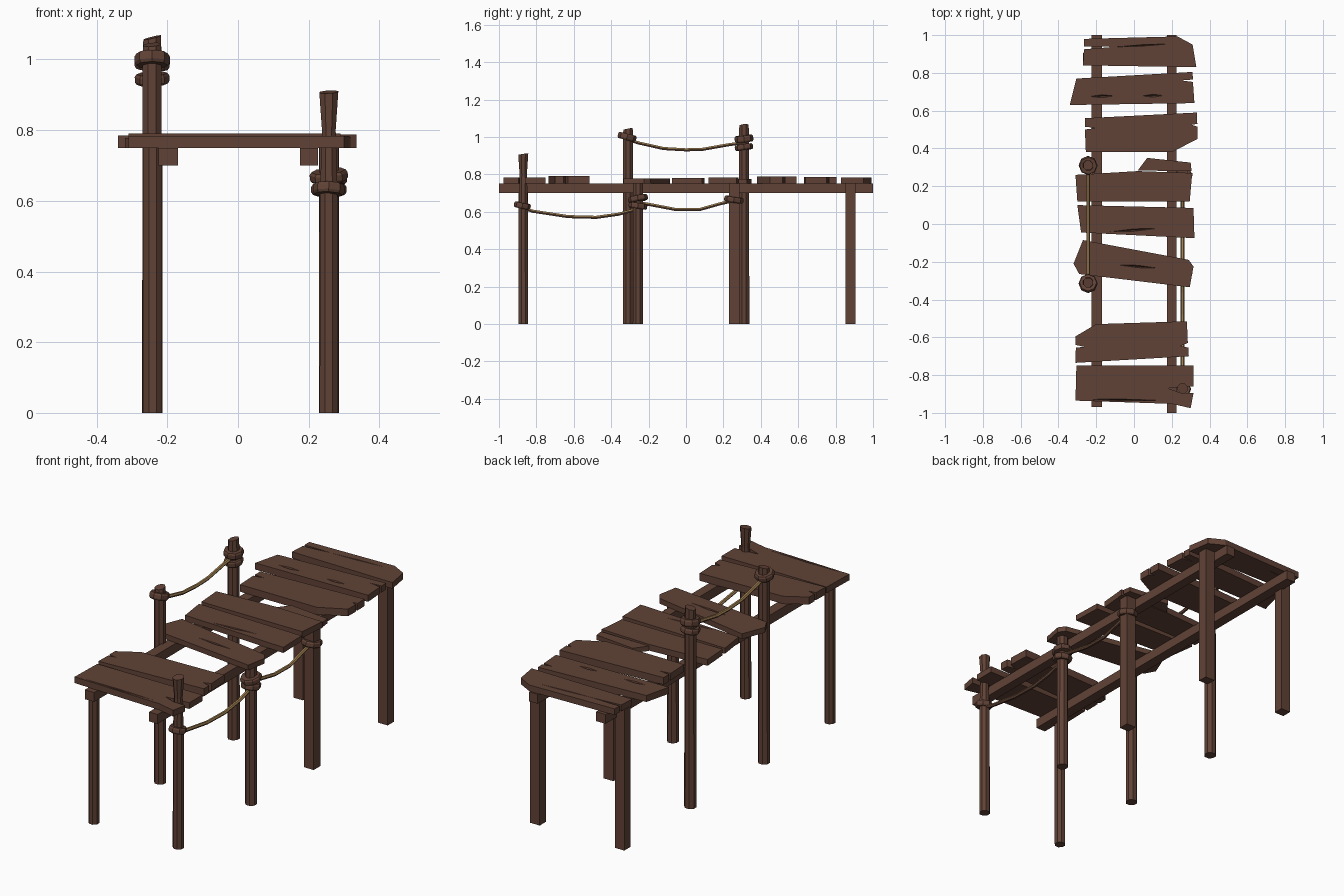
import bpy, bmesh, math
from mathutils import Vector, Matrix

if "Cube" in bpy.data.objects:
    bpy.data.objects.remove(bpy.data.objects["Cube"])


def material(name, rgb):
    m = bpy.data.materials.new(name)
    m.diffuse_color = (*rgb, 1)
    m.use_nodes = True
    m.node_tree.nodes["Principled BSDF"].inputs["Base Color"].default_value = m.diffuse_color
    return m


WOOD = material("brown wood", (0.119, 0.055, 0.037))
ROPE = material("tan rope", (0.36, 0.22, 0.085))


def finish(bm, name, mats=(WOOD,)):
    bmesh.ops.recalc_face_normals(bm, faces=bm.faces)
    me = bpy.data.meshes.new(name)
    bm.to_mesh(me)
    bm.free()
    for m in mats:
        me.materials.append(m)
    ob = bpy.data.objects.new(name, me)
    bpy.context.collection.objects.link(ob)
    return ob


def loft(bm, rings):
    """Skin equal-length rings of points and cap both ends."""
    vs = [[bm.verts.new(p) for p in r] for r in rings]
    n = len(vs[0])
    for a, b in zip(vs, vs[1:]):
        for i in range(n):
            bm.faces.new((a[i], a[(i + 1) % n], b[(i + 1) % n], b[i]))
    bm.faces.new(vs[0][::-1])
    bm.faces.new(vs[-1])


def box(name, x0, x1, y0, y1, z0, z1):
    bm = bmesh.new()
    loft(bm, [[(x0, y0, z), (x1, y0, z), (x1, y1, z), (x0, y1, z)] for z in (z0, z1)])
    return finish(bm, name)


def round_post(name, x, y, sections, slope=(0, 0), sides=8):
    """Post from (height, radius) sections; the broken top is slanted."""
    bm = bmesh.new()
    rings = []
    for k, (z, r) in enumerate(sections):
        last = k == len(sections) - 1
        ring = []
        for i in range(sides):
            a = 2 * math.pi * (i + 0.5) / sides
            dx, dy = r * math.cos(a), r * math.sin(a)
            dz = slope[0] * dx + slope[1] * dy if last else 0
            ring.append((x + dx, y + dy, z + dz))
        rings.append(ring)
    loft(bm, rings)
    return finish(bm, name)


def collar(name, x, y, z, r=0.05, h=0.03, tilt=(0, 0)):
    bm = bmesh.new()
    prof = [(-h / 2, r * 0.9), (-h / 4, r), (h / 4, r), (h / 2, r * 0.9)]
    loft(bm, [[(q * math.cos(i * math.pi / 4), q * math.sin(i * math.pi / 4), dz)
               for i in range(8)] for dz, q in prof])
    bm.transform(Matrix.Translation((x, y, z)) @ Matrix.Rotation(tilt[0], 4, 'X')
                 @ Matrix.Rotation(tilt[1], 4, 'Y'))
    return finish(bm, name)


def rope(name, x, path, r=0.0095):
    """Sagging six-sided rope in a plane of constant x; upper faces are tan."""
    bm = bmesh.new()
    pts = [Vector((x, y, z)) for y, z in path]
    rings = []
    for i, p in enumerate(pts):
        t = (pts[min(i + 1, len(pts) - 1)] - pts[max(i - 1, 0)]).normalized()
        side = Vector((1, 0, 0))
        up = side.cross(t)
        rings.append([p + r * (side * math.cos(k * math.pi / 3) + up * math.sin(k * math.pi / 3))
                      for k in range(6)])
    loft(bm, rings)
    bmesh.ops.recalc_face_normals(bm, faces=bm.faces)
    for f in bm.faces:
        f.material_index = 1 if f.normal.z > 0.3 else 0
    return finish(bm, name, (WOOD, ROPE))


def plank(name, outline, z1, z0=0.75, cracks=()):
    bm = bmesh.new()
    loft(bm, [[(x, y, z) for x, y in outline] for z in (z0, z1)])
    ob = finish(bm, name)
    # V-shaped splits cut into the top
    for i, (x0, y0, x1, y1, w) in enumerate(cracks):
        bm = bmesh.new()
        a, b = Vector((x0, y0, z1)), Vector((x1, y1, z1))
        n = Vector((y0 - y1, x1 - x0, 0)).normalized() * w
        m = (a + b) / 2
        rim = [bm.verts.new(p + Vector((0, 0, 0.002))) for p in (a, m - n, b, m + n)]
        low = bm.verts.new(m - Vector((0, 0, 0.02)))
        bm.faces.new(rim)
        for k in range(4):
            bm.faces.new((rim[k], rim[(k + 1) % 4], low))
        cut = finish(bm, f"{name}_crack_cutter_{i}")
        cut.hide_render = True
        cut.hide_viewport = True
        cut.display_type = 'WIRE'
        mod = ob.modifiers.new("crack", 'BOOLEAN')
        mod.operation = 'DIFFERENCE'
        mod.solver = 'EXACT'
        mod.object = cut
    return ob


# Rails under the deck
box("left_rail", -0.225, -0.17, -0.97, 1.0, 0.70, 0.75)
box("right_rail", 0.175, 0.226, -1.0, 1.0, 0.70, 0.75)

# Posts
LX, RX = -0.243, 0.257
round_post("left_front_leg", LX + 0.002, -0.87, [(0, 0.028), (0.75, 0.028)])
round_post("left_tall_post_front", LX, -0.31, [(0, 0.03), (1.01, 0.029), (1.042, 0.027)], (0.1, 0.2))
round_post("left_tall_post_back", LX, 0.31, [(0, 0.031), (1.0, 0.029), (1.062, 0.027)], (0.25, 0.1))
round_post("right_tall_post_front", RX, -0.87,
           [(0, 0.028), (0.62, 0.027), (0.8, 0.021), (0.908, 0.029)], (0.05, 0.15))
round_post("right_middle_post", RX, -0.257, [(0, 0.03), (0.75, 0.029)])
box("right_middle_leg", 0.229, 0.286, 0.23, 0.286, 0, 0.75)
box("right_back_leg", 0.229, 0.286, 0.853, 0.906, 0, 0.75)
box("left_back_leg", -0.27, -0.214, 0.853, 0.906, 0, 0.75)

# Rope collars wound on the posts
collar("collar_left_front", LX, -0.315, 1.0, 0.05, 0.034, (-0.25, 0))
collar("collar_left_back_upper", LX, 0.31, 0.99, 0.05, 0.036, (0.12, 0.05))
collar("collar_left_back_lower", LX, 0.31, 0.945, 0.049, 0.03, (0.15, -0.05))
collar("collar_right_front", RX, -0.875, 0.633, 0.045, 0.03, (-0.2, 0.05))
collar("collar_right_middle_upper", RX, -0.257, 0.67, 0.054, 0.03, (0.2, -0.1))
collar("collar_right_middle_lower", RX, -0.257, 0.632, 0.05, 0.03, (-0.15, 0))
collar("collar_right_leg", RX, 0.256, 0.665, 0.052, 0.03, (-0.15, 0.05))

# Sagging ropes
rope("left_rope", LX, [(-0.31, 0.985), (-0.25, 0.967), (-0.12, 0.938), (0.0, 0.931),
                       (0.09, 0.934), (0.22, 0.957), (0.31, 0.97)])
rope("right_rope_front", RX, [(-0.87, 0.62), (-0.82, 0.603), (-0.63, 0.574), (-0.48, 0.57),
                              (-0.36, 0.587), (-0.257, 0.615)])
rope("right_rope_back", RX, [(-0.257, 0.65), (-0.17, 0.634), (-0.06, 0.613), (0.07, 0.611),
                             (0.18, 0.642), (0.256, 0.66)])

# Broken deck planks, back to front
plank("plank_1", [(-.265, .98), (.23, .993), (.31, .95), (.33, .83), (-.27, .84), (-.265, .925),
                  (-.1, .938), (-.265, .94)], 0.783, cracks=[(-.12, .936, .21, .955, .004)])
plank("plank_2", [(-.305, .77), (.31, .805), (.312, .765), (.25, .76), (.312, .752),
                  (.32, .64), (-.34, .63)], 0.785,
      cracks=[(-.24, .675, -.1, .678, .009), (.04, .678, .16, .68, .009)])
plank("plank_3", [(-.26, .56), (.333, .59), (.335, .53), (.305, .525), (.336, .515), (.335, .45),
                  (.2, .38), (-.255, .38), (-.26, .5), (-.2, .508), (-.26, .515)], 0.788)
plank("plank_4", [(-.31, .26), (.02, .28), (.31, .27), (.305, .235), (.295, .12), (-.3, .12)], 0.783)
plank("plank_4_shard", [(.07, .35), (.3, .325), (.305, .28), (.02, .283)], 0.776)
plank("plank_5", [(-.3, .10), (.315, .085), (.32, -.075), (-.28, -.045)], 0.78,
      cracks=[(-.14, -.042, .14, -.022, .007)])
plank("plank_6", [(-.27, -.085), (.29, -.19), (.315, -.225), (.295, -.335), (-.29, -.265),
                  (-.32, -.21)], 0.778, cracks=[(-.1, -.215, .14, -.235, .007)])
plank("plank_7", [(-.31, -.595), (-.2, -.53), (.28, -.515), (.285, -.63), (.245, -.645),
                  (.288, -.655), (.29, -.7), (-.31, -.735), (-.308, -.655), (-.265, -.65),
                  (-.31, -.64)], 0.79)
plank("plank_8", [(-.305, -.75), (.315, -.75), (.315, -.86), (.26, -.862), (.18, -.87), (.25, -.895),
                  (.315, -.895), (.3, -.975), (.2, -.952), (-.31, -.935)], 0.783,
      cracks=[(-.3, -.928, .18, -.935, .005)])
